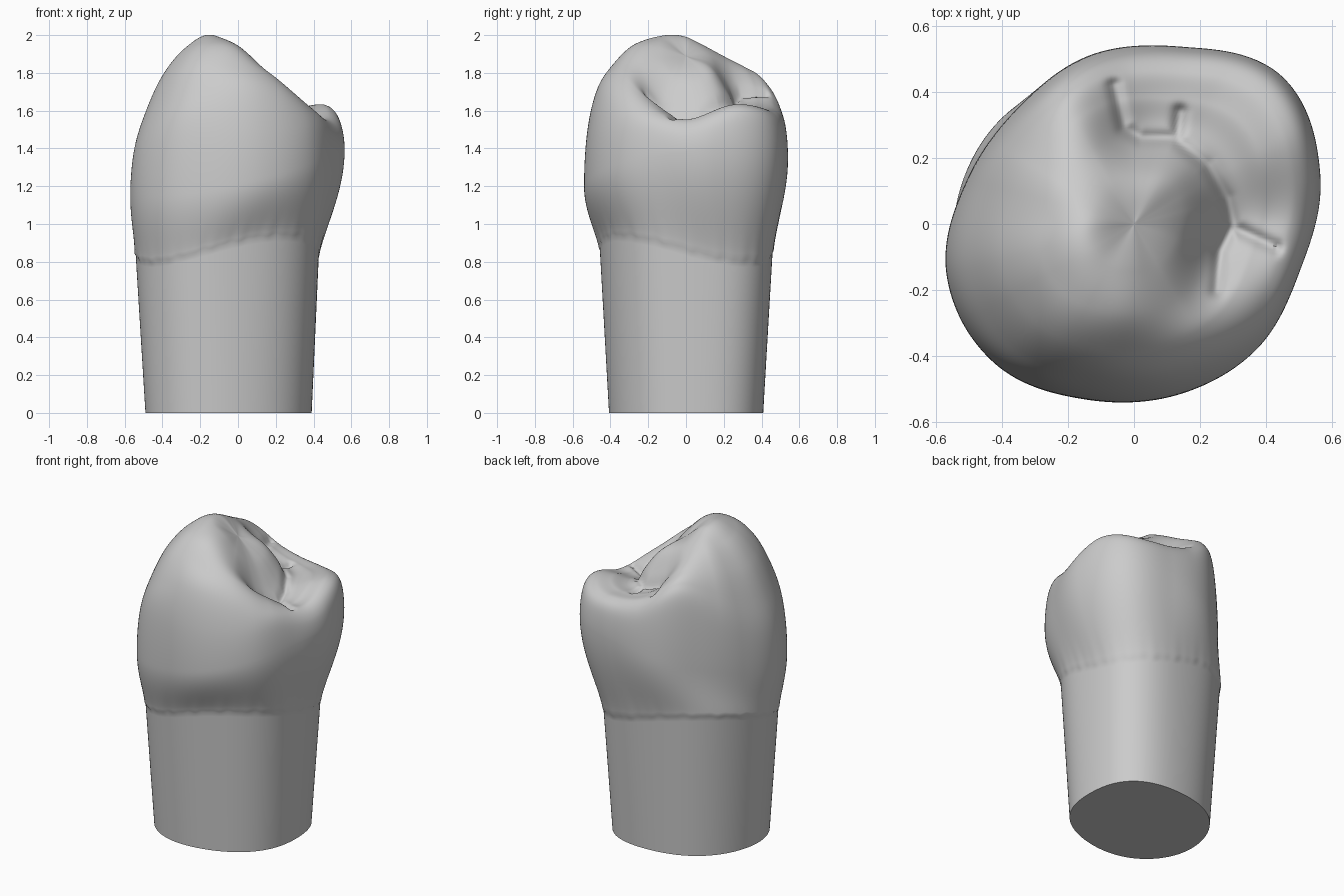
import bpy
import bmesh
from math import sin, cos, pi, tau, radians, exp
from mathutils import Vector

if "Cube" in bpy.data.objects:
    bpy.data.objects.remove(bpy.data.objects["Cube"])

SIDES = 240
CAP_RINGS = 90
WALL_RINGS = 16
ROOT_LEVELS = (0, .3, .6, .9, .97, 1)

# Widest outline of the crown: radius every 30 degrees, starting 15 degrees past +x
OUTLINE = [.583, .632, .555, .527, .497, .522, .587, .596, .55, .533, .53, .522]

# Chewing surface: heights along each 30 degree spoke, from near the centre outward
CENTRE = 1.89
SPOKES = [
    [1.77, 1.57, 1.55, 1.55, 1.49],
    [1.78, 1.6, 1.62, 1.63, 1.57],
    [1.82, 1.63, 1.61, 1.6, 1.54],
    [1.85, 1.68, 1.66, 1.64, 1.55],
    [1.9, 1.86, 1.83, 1.78, 1.65],
    [1.95, 1.92, 1.83, 1.7, 1.52],
    [1.99, 1.92, 1.78, 1.59, 1.4],
    [2.0, 1.94, 1.8, 1.6, 1.4],
    [1.98, 1.96, 1.86, 1.7, 1.5],
    [1.94, 1.93, 1.84, 1.72, 1.5],
    [1.87, 1.82, 1.78, 1.68, 1.5],
    [1.8, 1.63, 1.65, 1.61, 1.52],
]

# Fissures, as paths seen from above
GROOVES = [
    [(-.06, .42), (-.03, .29), (.02, .26), (.12, .26), (.22, .18), (.28, .08),
     (.3, 0), (.26, -.08), (.25, -.2)],
    [(.3, -.01), (.43, -.07)],
    [(.13, .26), (.14, .34)],
]


def spline(a, b, c, d, t):
    return b + t / 2 * (c - a + t * (2*a - 5*b + 4*c - d + t * (3*(b - c) + d - a)))


def around(values, angle):
    """Smooth value at an angle from evenly spaced values on a closed loop."""
    n = len(values)
    f = angle % tau / tau * n
    i = int(f)
    return spline(*(values[(i + k) % n] for k in (-1, 0, 1, 2)), f - i)


def along(before, values, f):
    """Smooth value at position f in an open list, given the value before it."""
    i = min(int(f), len(values) - 2)
    ext = [before] + values + [2 * values[-1] - values[-2]]
    return spline(*ext[i:i + 4], f - i)


def neck_height(a):
    return .865 - .07 * sin(2 * a + radians(20))


def jag(a):
    """Slight unevenness of the neck line."""
    return .004 * sin(23 * a) + .003 * sin(41 * a + 1)


def widest_height(a):
    return 1.27 + .13 * cos(a - radians(30))


def root_point(a, z):
    """Flaring, slightly squared oval, longer along one diagonal."""
    f = z / .86
    corner = 1 + .8 * cos(a - radians(25))
    square = 1 + (.035 + .015 * f) * corner * sin(2 * a) ** 2
    return Vector((-.05 - .007 * f + (.44 + .046 * f) * square * cos(a),
                   (.407 + .048 * f) * square * sin(a + .12), z))


def outline_point(a, s=1):
    r = around(OUTLINE, a - radians(15)) * s
    return Vector((r * cos(a), r * sin(a), widest_height(a)))


def groove_depth(p):
    best = 9
    for path in GROOVES:
        for a, b in zip(path, path[1:]):
            a, b = Vector(a), Vector(b)
            t = max(0, min(1, (p - a).dot(b - a) / (b - a).length_squared))
            best = min(best, (p - a.lerp(b, t)).length)
    return .026 * exp(-(best / .02) ** 2)


def wall_point(a, u):
    """Crown side, from just above the neck (u = 0) to its widest line (u = 1)."""
    z0 = neck_height(a) + .012
    base = root_point(a, z0)
    base.xy *= 1.01
    p = base.lerp(outline_point(a), sin(u * pi / 2) ** 1.25)
    p.z = z0 + (widest_height(a) - z0) * u + jag(a) * (1 - u) ** 6
    return p


def cap_point(a, q):
    """Crown top, from its widest line (q = 1) to the centre (q = 0)."""
    p = outline_point(a, sin(q * pi / 2))
    columns = [list(c) for c in zip(*SPOKES)]
    heights = [CENTRE] + [around(c, a) for c in columns] + [p.z]
    p.z = along(around(columns[0], a + pi), heights, q * 6) - groove_depth(p.xy)
    return p


def loft(name, rings, material, tip):
    """Closed skin over the rings, flat below and gathered to a tip above."""
    bm = bmesh.new()
    loops = [[bm.verts.new(p) for p in ring] for ring in rings]
    top = bm.verts.new(tip)
    bm.faces.new(loops[0][::-1])
    for i in range(SIDES):
        j = (i + 1) % SIDES
        for low, high in zip(loops, loops[1:]):
            bm.faces.new((low[i], low[j], high[j], high[i]))
        bm.faces.new((loops[-1][i], loops[-1][j], top))
    mesh = bpy.data.meshes.new(name)
    bm.to_mesh(mesh)
    bm.free()
    mesh.materials.append(material)
    obj = bpy.data.objects.new(name, mesh)
    bpy.context.collection.objects.link(obj)
    bpy.ops.object.select_all(action='DESELECT')
    obj.select_set(True)
    bpy.context.view_layer.objects.active = obj
    bpy.ops.object.shade_smooth_by_angle(angle=radians(60))


grey = bpy.data.materials.new("plain_grey")
grey.use_nodes = True
grey.diffuse_color = (.6, .6, .6, 1)
grey.node_tree.nodes["Principled BSDF"].inputs["Base Color"].default_value = (.6, .6, .6, 1)

angles = [tau * i / SIDES for i in range(SIDES)]

# Root: straight, slightly flaring stump with a flat base
root = [[root_point(a, neck_height(a) * f + jag(a) * f ** 60) for a in angles]
        if f else [root_point(a, 0) for a in angles] for f in ROOT_LEVELS]

# Crown: small lip at the neck, bulging side, then the cusps and fissures
wall = [[wall_point(a, k / WALL_RINGS) for a in angles] for k in range(WALL_RINGS)]
cap = [[cap_point(a, k / CAP_RINGS) for a in angles] for k in range(CAP_RINGS, 0, -1)]
loft("tooth", root + wall + cap, grey, (0, 0, CENTRE))
